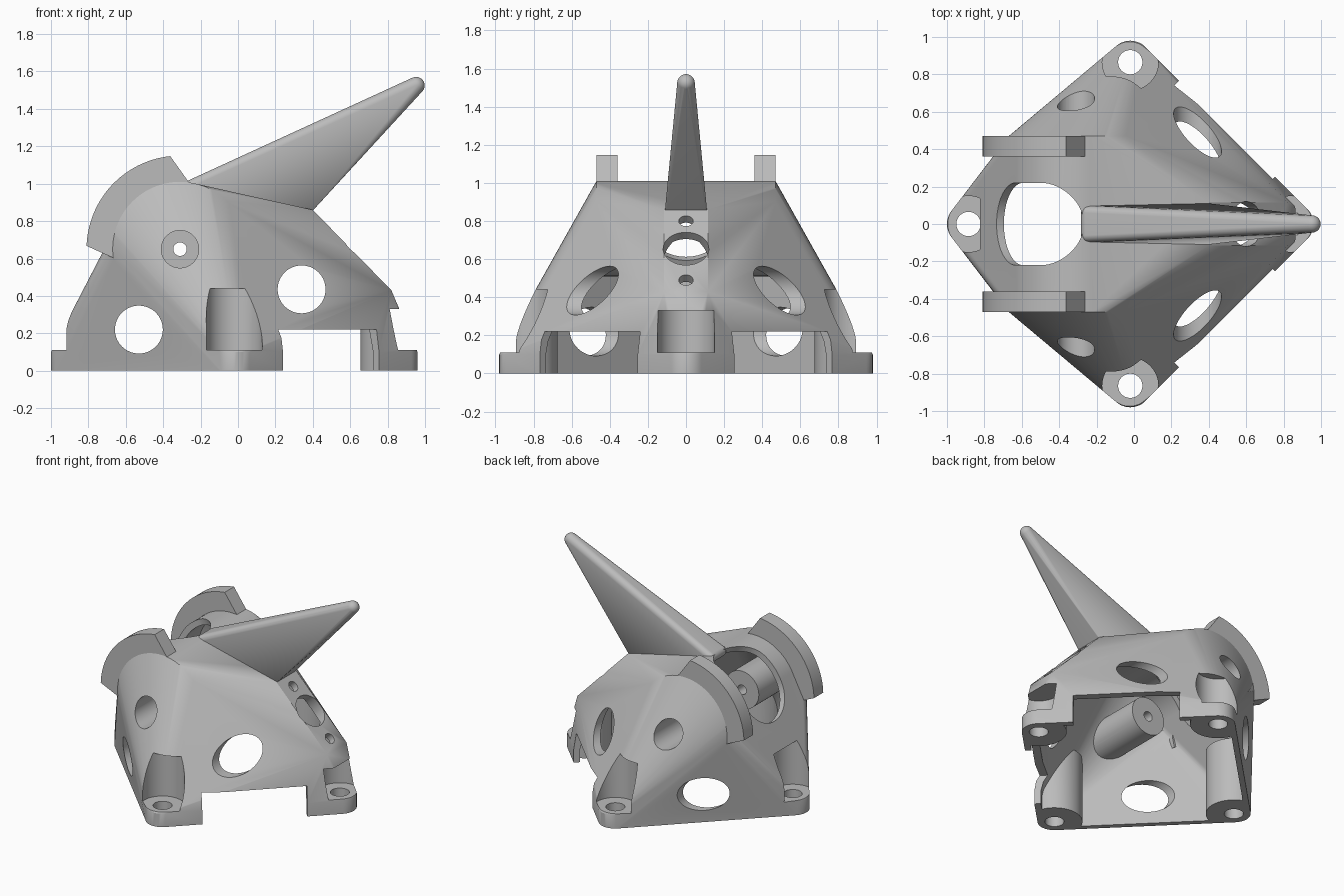
import bpy, bmesh
from math import radians, cos, sin
from mathutils import Vector

if "Cube" in bpy.data.objects:
    bpy.data.objects.remove(bpy.data.objects["Cube"])

grey = bpy.data.materials.new("plain grey")
grey.use_nodes = True
COLOUR = (0.5, 0.5, 0.5, 1)
grey.diffuse_color = COLOUR
grey.node_tree.nodes["Principled BSDF"].inputs["Base Color"].default_value = COLOUR

CX = -0.02                        # centre of the base
PIVOT = Vector((-0.31, 0, 0.65))  # axis of the tilting mount
Z = Vector((0, 0, 1))
Y = Vector((0, 1, 0))


def ring(centre, axis, r, n=64):
    q = Vector(axis).to_track_quat('Z', 'Y')
    return [Vector(centre) + q @ Vector((r * cos(i * 2 * 3.14159265 / n), r * sin(i * 2 * 3.14159265 / n), 0))
            for i in range(n)]


def finish(name, bm):
    bmesh.ops.recalc_face_normals(bm, faces=bm.faces)
    me = bpy.data.meshes.new(name)
    bm.to_mesh(me)
    bm.free()
    me.materials.append(grey)
    ob = bpy.data.objects.new(name, me)
    bpy.context.collection.objects.link(ob)
    return ob


def hull(name, points):
    bm = bmesh.new()
    for p in points:
        bm.verts.new(p)
    bmesh.ops.convex_hull(bm, input=bm.verts)
    bmesh.ops.delete(bm, geom=[v for v in bm.verts if not v.link_faces], context='VERTS')
    bmesh.ops.dissolve_limit(bm, angle_limit=0.002, verts=bm.verts, edges=bm.edges)
    return finish(name, bm)


def rod(a, b, r, n=64):
    a, b = Vector(a), Vector(b)
    return hull("cutter", ring(a, b - a, r, n) + ring(b, b - a, r, n))


def activate(ob):
    bpy.ops.object.select_all(action='DESELECT')
    ob.select_set(True)
    bpy.context.view_layer.objects.active = ob


def cut(target, cutter):
    cutter.hide_render = True
    m = target.modifiers.new("cut", 'BOOLEAN')
    m.operation, m.solver, m.object = 'DIFFERENCE', 'EXACT', cutter
    activate(target)
    bpy.ops.object.modifier_apply(modifier=m.name)
    bpy.data.objects.remove(cutter)


def smooth(ob):
    activate(ob)
    bpy.ops.object.shade_smooth_by_angle(angle=radians(30))


# Foot positions with the height of the screw pocket above each
feet = [((CX - 0.865, 0), 0.44), ((CX + 0.865, 0), 0.33),
        ((CX, 0.865), 0.44), ((CX, -0.865), 0.44)]


def body_points(t, bottom):
    """Outline of the shell, moved inwards by t."""
    pts = []
    for (x, y), _ in feet:
        for z in (bottom, 0.1):
            pts += ring((x, y, z), Z, 0.115 - t, 48)
    for s in (-1, 1):
        pts += ring(PIVOT + Y * s * (0.47 - t), Y, 0.36 - t, 128)
        pts.append(Vector((0.4 - 0.4 * t, s * (0.115 - t), 0.86 - 1.2 * t)))
        pts.append(Vector((0.82 - 1.1 * t, s * (0.115 - t), 0.43 - 0.5 * t)))
    return pts


# Cavity, leaving solid tubes over the feet and bosses at the pivot
cavity = hull("cavity", body_points(0.045, -0.1))
for (x, y), top in feet:
    cut(cavity, rod((x, y, -0.2), (x, y, top + 0.045), 0.19))
for s in (-1, 1):
    cut(cavity, rod(PIVOT + Y * s * 0.22, PIVOT + Y * s * 1.1, 0.14))

shell = hull("shell", body_points(0, 0))
cut(shell, cavity)

# Screw pockets and screw holes
for (x, y), top in feet:
    cut(shell, rod((x, y, 0.11), (x, y, top), 0.15))
    cut(shell, rod((x, y, -0.1), (x, y, 0.2), 0.065, 32))

# Round side openings
for x, z in ((-0.53, 0.22), (0.34, 0.435)):
    cut(shell, rod((x, -1.2, z), (x, 1.2, z), 0.128))

# Pivot bolt hole and its recesses
cut(shell, rod(PIVOT - Y * 1.2, PIVOT + Y * 1.2, 0.036, 32))
for s in (-1, 1):
    cut(shell, rod(PIVOT + Y * s * 0.36, PIVOT + Y * s * 1.2, 0.1))

# Lens slot swept about the pivot
slot = []
for deg in (121, 154):
    d = Vector((cos(radians(deg)), 0, sin(radians(deg))))
    slot += ring(PIVOT, d, 0.22) + ring(PIVOT + d * 0.75, d, 0.22)
cut(shell, hull("cutter", slot))

# Holes in the narrow sloping strip
normal = Vector((0.715, 0, 0.7))
for z, r in ((0.8, 0.038), (0.655, 0.12), (0.49, 0.038)):
    p = Vector((0.4 + (0.86 - z) * 0.977, 0, z))
    cut(shell, rod(p - normal * 0.15, p + normal * 0.15, r, 48))

# Notches under the two walls beside the strip
for s in (-1, 1):
    along, out = Vector((0.707, -0.707 * s, 0)), Vector((0.707, 0.707 * s, 0))
    mid = Vector((0.5, 0.513 * s, 0))
    cut(shell, hull("cutter", [mid + along * a + out * b + Z * c
                               for a in (-0.363, 0.363) for b in (-0.15, 0.15) for c in (-0.1, 0.22)]))
smooth(shell)

# Curved guard ears over the pivot
arc = [radians(96 + 82 * i / 32) for i in range(33)]
profile = [(-0.25, 0.99)]
profile += [(PIVOT.x + 0.5 * cos(a), PIVOT.z + 0.5 * sin(a)) for a in arc]
profile += [(-0.66, 0.6)]
profile += [(PIVOT.x + 0.335 * cos(a), PIVOT.z + 0.335 * sin(a)) for a in reversed(arc)]
for side, y0 in (("front", -0.47), ("back", 0.36)):
    bm = bmesh.new()
    face = bm.faces.new([bm.verts.new((x, y0, z)) for x, z in profile])
    grown = bmesh.ops.extrude_face_region(bm, geom=[face])["geom"]
    bmesh.ops.translate(bm, vec=Y * 0.11, verts=[g for g in grown if isinstance(g, bmesh.types.BMVert)])
    smooth(finish(side + "_ear", bm))


# Tapering spike with a rounded tip and rounded upper edges
def ball(c, r):
    bm = bmesh.new()
    bmesh.ops.create_uvsphere(bm, u_segments=24, v_segments=16, radius=r)
    pts = [v.co + Vector(c) for v in bm.verts]
    bm.free()
    return pts


points = ball((0.952, 0, 1.525), 0.046)
for s in (-1, 1):
    points += ball((-0.245, s * 0.06, 0.985), 0.038)
    points += [Vector((0.4, s * 0.11, 0.858)), Vector((0.385, s * 0.105, 0.84))]
smooth(hull("spike", points))
